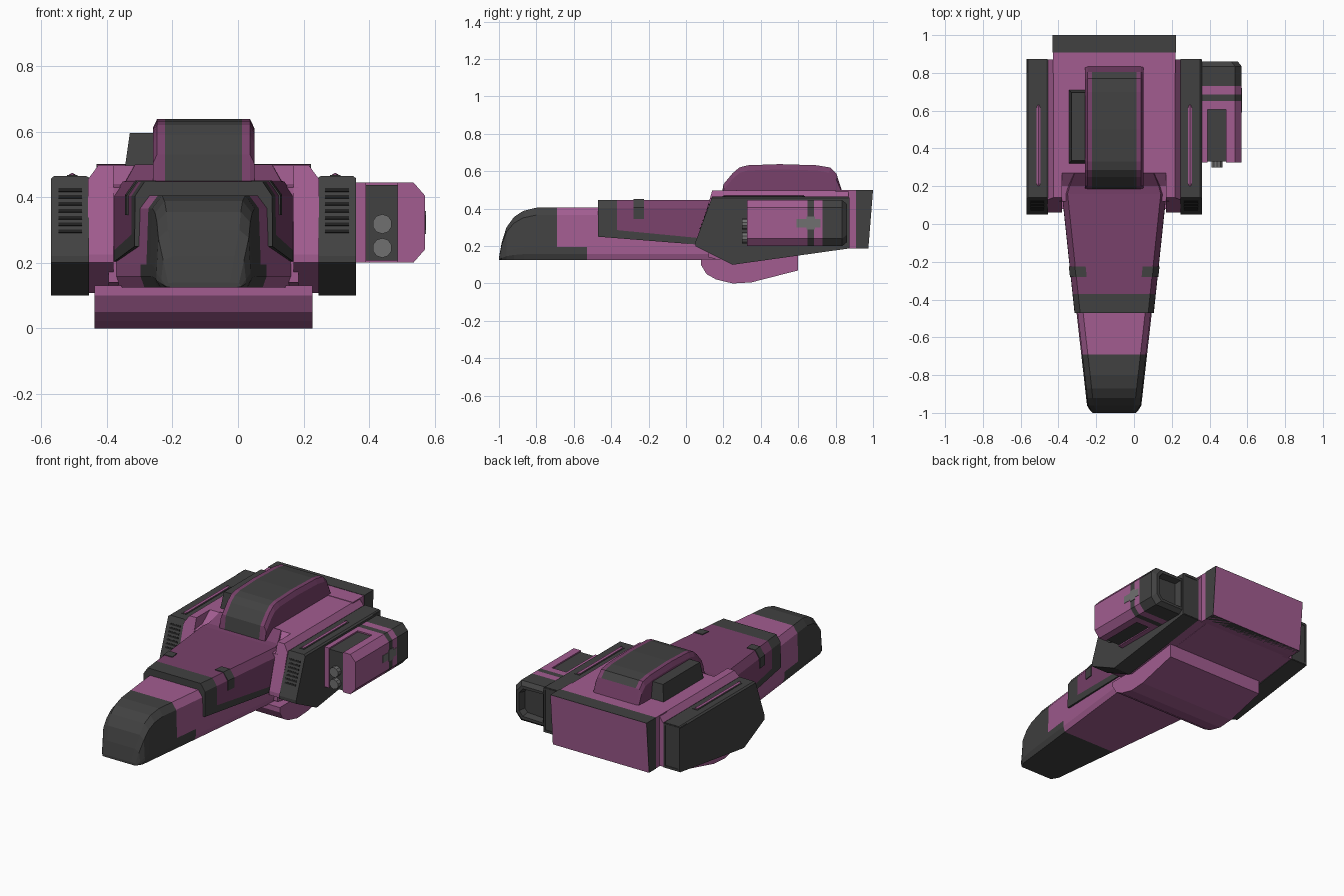
import bpy, bmesh, math
from mathutils import Matrix, Vector

if "Cube" in bpy.data.objects:
    bpy.data.objects.remove(bpy.data.objects["Cube"])

CX = -0.105  # centre line of the hull (the side pod shifts it off x = 0)


def material(name, rgb):
    m = bpy.data.materials.new(name)
    m.diffuse_color = (*rgb, 1)
    m.use_nodes = True
    m.node_tree.nodes["Principled BSDF"].inputs["Base Color"].default_value = m.diffuse_color
    return m


PINK = material("light purple", (0.36, 0.108, 0.28))
PLUM = material("deep purple", (0.19, 0.053, 0.145))
DARK = material("charcoal", (0.053, 0.053, 0.053))
BLACK = material("vent black", (0.014, 0.014, 0.014))
GREY = material("mid grey", (0.16, 0.16, 0.16))


def finish(name, bm, mats, rule=None, recess=None):
    """Optional rear recess (rim, slope, depth), then colour faces by rule."""
    bmesh.ops.recalc_face_normals(bm, faces=bm.faces[:])
    if recess:
        bm.normal_update()
        rear = max((f for f in bm.faces if f.normal.y > 0.7),
                   key=lambda f: f.calc_center_median().y)
        bmesh.ops.inset_region(bm, faces=[rear], thickness=recess[0])
        bmesh.ops.inset_region(bm, faces=[rear], thickness=recess[1], depth=-recess[2])
    bm.normal_update()
    if rule:
        for f in bm.faces:
            f.material_index = rule(f.calc_center_median(), f.normal)
    me = bpy.data.meshes.new(name)
    bm.to_mesh(me)
    bm.free()
    for m in mats:
        me.materials.append(m)
    ob = bpy.data.objects.new(name, me)
    bpy.context.collection.objects.link(ob)
    return ob


def loft(name, rings, mats, rule=None, recess=None):
    """Skin equal-length rings of 3D points and cap both ends."""
    bm = bmesh.new()
    vs = [[bm.verts.new(p) for p in r] for r in rings]
    n = len(rings[0])
    for a, b in zip(vs, vs[1:]):
        for i in range(n):
            j = (i + 1) % n
            bm.faces.new((a[i], a[j], b[j], b[i]))
    bm.faces.new(vs[0])
    bm.faces.new(vs[-1])
    return finish(name, bm, mats, rule, recess)


def box(name, lo, hi, mat, tilt=0.0):
    lo, hi = Vector(lo), Vector(hi)
    bm = bmesh.new()
    mtx = (Matrix.Translation((lo + hi) / 2) @ Matrix.Rotation(tilt, 4, 'X')
           @ Matrix.Diagonal((*(hi - lo), 1)))
    bmesh.ops.create_cube(bm, size=1, matrix=mtx)
    return finish(name, bm, [mat])


def side_prism(name, layers, mats, rule=None, recess=None):
    """Layers of (x, yz profile)."""
    return loft(name, [[(x, y, z) for y, z in p] for x, p in layers], mats, rule, recess)


def mirrored(half, y):
    """Closed ring from half-width/z points about the centre line."""
    return ([(CX + u, y, z) for u, z in half] +
            [(CX - u, y, z) for u, z in reversed(half)])


# Long tapered nose
def nose_ring(y, zt, trim=0):
    h = 0.145 + 0.113 * (y + 0.95) - trim
    z = lambda f: 0.125 + (zt - 0.125) * f
    return mirrored([(h - 0.035, z(1)), (h - 0.006, z(0.86)), (h, z(0.25)),
                     (h, z(0.12)), (h - 0.012, 0.125)], y)


loft("nose", [nose_ring(*a) for a in (
    (-1, 0.14, 0.025), (-0.985, 0.22, 0.012), (-0.96, 0.3), (-0.92, 0.355), (-0.87, 0.388),
    (-0.8, 0.405), (-0.69, 0.405), (-0.53, 0.405), (0.2, 0.405))], [PINK, DARK],
    lambda c, n: int(c.y < -0.69 or (c.y < -0.53 and c.z < 0.2)))


# Raised upper deck with dark front collar and lower side bands
def deck_width(y):
    return 0.21 + 0.106 * (y + 0.47)


def deck_ring(y, zt=0.447, trim=0):
    h, t = deck_width(y) - trim, (y + 0.47) / 0.57
    return mirrored([(h - 0.03, zt), (h - 0.001, zt - 0.043), (h, 0.295 - 0.055 * t),
                     (h, 0.25 - 0.045 * t)], y)


loft("upper_deck", [deck_ring(-0.47), deck_ring(-0.37), deck_ring(0.16),
                    deck_ring(0.2, 0.45, 0.015), deck_ring(0.27, 0.5, 0.05)], [PLUM, DARK],
     lambda c, n: int(c.y < -0.37 or c.z < 0.285))

# Main hull core, with shoulders either side of the deck
side_prism("hull_core", [(CX + u, [(0.12, 0.14), (0.12, 0.43), (0.2, 0.44), (0.27, 0.496),
           (0.89, 0.496), (0.89, 0.19), (0.25, 0.11)]) for u in (-0.29, 0.29)], [PINK])


def shoulder(top):
    return [(0.06, 0.2), (0.06, 0.225), (0.06 + 0.08 * (top - 0.225) / 0.271, top),
            (0.87, top), (0.87, 0.19), (0.25, 0.108)]


def nacelle(top):
    return [(0.05, 0.2), (0.05, 0.22), (0.05 + 0.09 * (top - 0.22) / 0.245, top),
            (0.87, top), (0.87, 0.187), (0.25, 0.1)]


for s, side in ((-1, "left"), (1, "right")):
    side_prism(side + "_shoulder", [(CX + s * 0.275, shoulder(0.496)),
               (CX + s * 0.322, shoulder(0.496)), (CX + s * 0.352, shoulder(0.455))], [PINK])
    side_prism(side + "_nacelle", [(CX + s * 0.35, nacelle(0.46)), (CX + s * 0.36, nacelle(0.465)),
               (CX + s * 0.455, nacelle(0.465)), (CX + s * 0.465, nacelle(0.457))], [DARK])
    # Rear nozzle frame with recess
    x0, x1 = sorted((CX + s * 0.352, CX + s * 0.463))
    loft(side + "_nacelle_nozzle", [[(x0, y, 0.19), (x1, y, 0.19), (x1, y, 0.46), (x0, y, 0.46)]
         for y in (0.8, 0.873)], [DARK], recess=(0.018, 0.01, 0.05))
    # Slatted vent on the sloping nacelle front
    for i in range(7):
        z = 0.295 + i * 0.021
        y = 0.05 + 0.09 * (z - 0.22) / 0.245
        xc = CX + s * 0.407
        box(f"{side}_vent_slat_{i}", (xc - 0.036, y - 0.004, z - 0.005),
            (xc + 0.036, y + 0.004, z + 0.005), BLACK, -0.352)
    # Light strip along the nacelle top
    xc = CX + s * 0.401
    box(side + "_strip_bed", (xc - 0.016, 0.195, 0.46), (xc + 0.016, 0.635, 0.467), DARK)
    loft(side + "_top_strip", [[(xc - w, y, 0.46), (xc - w, y, 0.469), (xc, y, 0.474),
         (xc + w, y, 0.469), (xc + w, y, 0.46)]
         for y, w in ((0.2, 0.004), (0.215, 0.01), (0.615, 0.01), (0.63, 0.004))], [PINK])
    # Dark tab folded over the deck edge
    rings = []
    for y in (-0.28, -0.225):
        h = deck_width(y)
        half = [(h - 0.085, 0.451), (h - 0.028, 0.451), (h + 0.004, 0.406), (h + 0.004, 0.345),
                (h - 0.015, 0.345), (h - 0.015, 0.4), (h - 0.035, 0.435), (h - 0.085, 0.435)]
        rings.append([(CX + s * u, y, z) for u, z in half])
    loft(side + "_deck_tab", rings, [DARK])

# Rear engine block with a slanted, recessed outlet
side_prism("rear_engine", [(CX + u, [(0.8, 0.19), (0.8, 0.499), (0.91, 0.499), (1.0, 0.499),
           (0.975, 0.187), (0.9, 0.187)]) for u in (-0.325, 0.325)], [PINK])
rear = [(0.908, 0.187), (0.908, 0.501), (1.0, 0.501), (0.975, 0.187)]
side_prism("rear_outlet", [(CX + u, rear) for u in (-0.327, 0.327)], [DARK],
           recess=(0.025, 0.022, 0.06))

# Belly fairing
belly = [(0.08, 0.13), (0.08, 0.1), (0.11, 0.05), (0.16, 0.022), (0.25, 0.0), (0.35, 0.006),
         (0.6, 0.07), (0.6, 0.16), (0.25, 0.13)]
side_prism("belly", [(CX + u, belly) for u in (-0.333, 0.333)], [PINK])

# Dorsal hump with a dark centre strip
hump = [(0.185, 0.44), (0.2, 0.53), (0.25, 0.59), (0.285, 0.62), (0.33, 0.632), (0.5, 0.638),
        (0.7, 0.632), (0.77, 0.62), (0.805, 0.585), (0.837, 0.485)]


def hump_profile(k):
    return [(0.51 + (y - 0.51) * (1 - 0.3 * k), z - (k if z > 0.5 else 0)) for y, z in hump]


side_prism("dorsal_hump", [(CX + u, hump_profile(k)) for u, k in (
    (-0.155, 0.028), (-0.142, 0.0), (-0.117, 0.0), (0.117, 0.0), (0.142, 0.0), (0.155, 0.028))],
    [PLUM, DARK], lambda c, n: int(abs(c.x - CX) < 0.1 and c.y < 0.8))

# Box beside the hump
loft("hump_side_box", [[(-0.345, y0, 0.49), (-0.33, y1, 0.595), (-0.25, y1, 0.595),
     (-0.25, y0, 0.49)] for y0, y1 in ((0.32, 0.335), (0.71, 0.695))], [DARK])


# Side pod: striped body, split front holding the twin barrels
def pod_ring(y, k=0.0):
    return [(0.355, y, 0.2 + k), (0.355, y, 0.445 - k), (0.535 - k, y, 0.445 - k),
            (0.57 - k, y, 0.405 - k), (0.57 - k, y, 0.24 + k), (0.535 - k, y, 0.2 + k)]


loft("pod_body", [pod_ring(y) for y in (0.605, 0.65, 0.685, 0.73, 0.835)] + [pod_ring(0.86, 0.02)],
     [PINK, DARK], lambda c, n: int(0.65 < c.y < 0.685 or c.y > 0.73), recess=(0.02, 0.012, 0.04))
box("pod_inner_wall", (0.355, 0.325, 0.2), (0.39, 0.61, 0.445), PINK)
loft("pod_outer_wall", [[(0.487, y, 0.2), (0.487, y, 0.445), (0.535, y, 0.445), (0.57, y, 0.405),
     (0.57, y, 0.24), (0.535, y, 0.2)] for y in (0.325, 0.61)], [PINK])
box("barrel_block", (0.388, 0.33, 0.207), (0.489, 0.61, 0.437), DARK)
for i, z in enumerate((0.318, 0.245)):
    bm = bmesh.new()
    bmesh.ops.create_cone(bm, cap_ends=True, segments=10, radius1=0.03, radius2=0.03, depth=0.04,
                          matrix=Matrix.Translation((0.44, 0.32, z))
                          @ Matrix.Rotation(math.pi / 2, 4, 'X'))
    finish(f"barrel_{i}", bm, [GREY])

# Grey marking plates on the pod side
box("pod_mark_wide", (0.566, 0.59, 0.3), (0.572, 0.72, 0.345), GREY)
box("pod_mark_tall", (0.566, 0.645, 0.288), (0.573, 0.69, 0.357), GREY)
